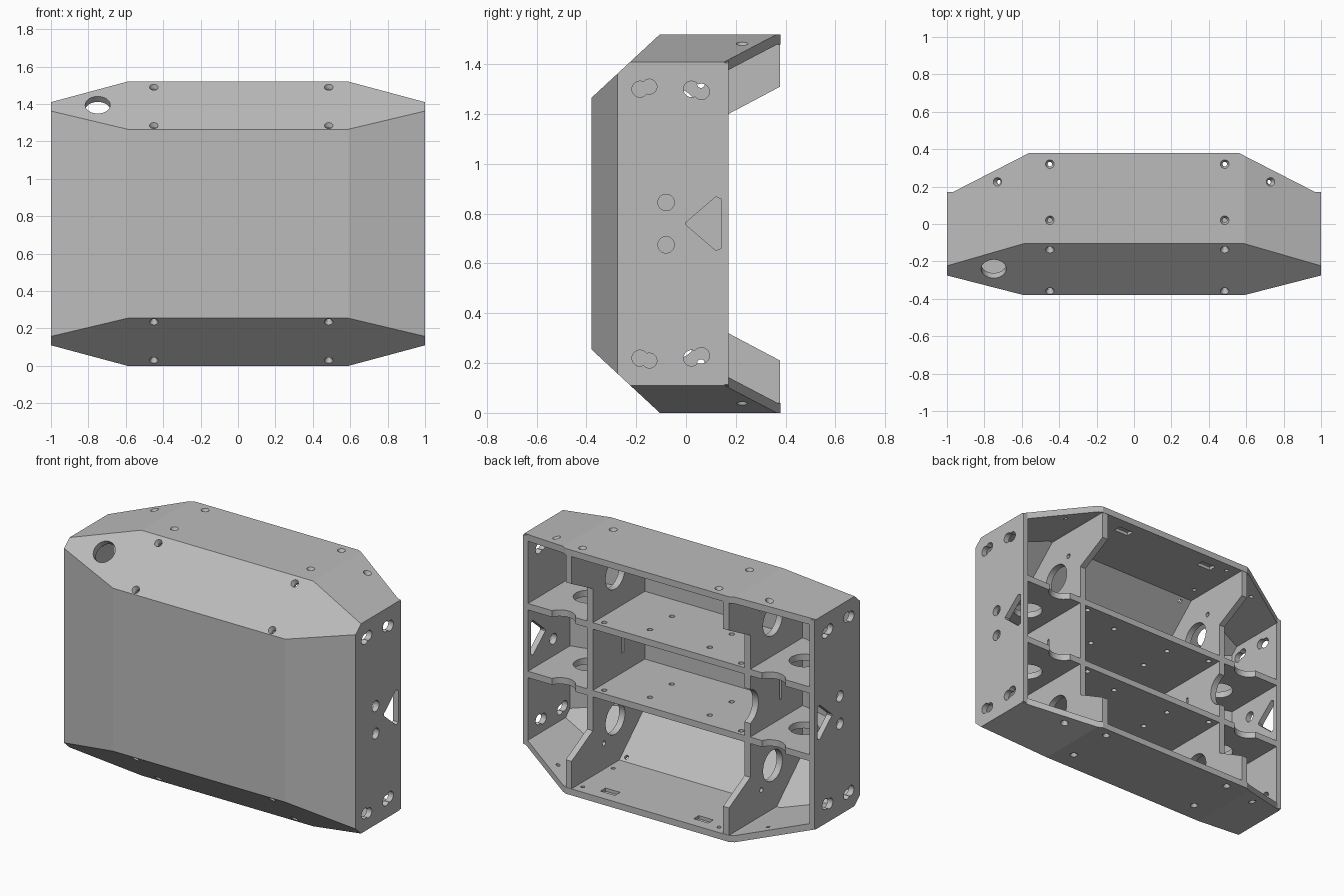
import bpy, bmesh, math
from mathutils import Vector, Matrix

if "Cube" in bpy.data.objects:
    bpy.data.objects.remove(bpy.data.objects["Cube"])

grey = bpy.data.materials.new("light_grey")
grey.use_nodes = True
grey.diffuse_color = (0.5, 0.5, 0.5, 1)
grey.node_tree.nodes["Principled BSDF"].inputs["Base Color"].default_value = (0.5, 0.5, 0.5, 1)

H, MID, T = 1.52, 0.76, 0.04

# Outer planes of the casing: (normal, point)
END = [((s, 0, 0), (s, 0, 0)) for s in (-1, 1)]
HULL = [((0, -1, 0), (0, -0.38, 0))]
for s in (-1, 1):
    edge_z = MID + s * MID
    HULL.append(((0, 0, s), (0, 0, edge_z)))
    HULL.append(((s * 0.105, -0.41, 0), (s * 0.59, -0.38, 0)))
    HULL.append(((0, -0.255, s * 0.275), (0, -0.38, MID + s * 0.505)))
    for e in (-1, 1):
        HULL.append(((e * 0.11, 0, s * 0.41), (e * 0.59, 0, edge_z)))
BACK = [((0, 1, 0), (0, 0.38, 0))]
BACK += [((s * 0.21, 0.41, 0), (s * 0.56, 0.38, 0)) for s in (-1, 1)]


def clip(bm, planes, inset=0):
    """Trim a solid by planes moved inward, capping each cut."""
    for n, p in planes:
        n = Vector(n).normalized()
        res = bmesh.ops.bisect_plane(bm, geom=bm.verts[:] + bm.edges[:] + bm.faces[:],
                                     plane_co=Vector(p) - n * inset, plane_no=n,
                                     clear_outer=True)
        edges = [g for g in res["geom_cut"]
                 if isinstance(g, bmesh.types.BMEdge) and g.is_boundary]
        if edges:
            bmesh.ops.edgeloop_fill(bm, edges=edges)


def box(bm, lo, hi):
    lo, hi = Vector(lo), Vector(hi)
    bmesh.ops.create_cube(bm, size=1, matrix=Matrix.Translation((lo + hi) / 2)
                          @ Matrix.Diagonal((*(hi - lo), 1)))


def prism_x(bm, profile, x0, x1):
    """Extrude a y-z profile along x."""
    face = bm.faces.new([bm.verts.new((x0, y, z)) for y, z in profile])
    res = bmesh.ops.extrude_face_region(bm, geom=[face])
    bmesh.ops.translate(bm, vec=(x1 - x0, 0, 0),
                        verts=[g for g in res["geom"] if isinstance(g, bmesh.types.BMVert)])


def drill(bm, p, axis, r, depth=0.12, r2=None):
    rot = Vector(axis).to_track_quat('Z', 'Y').to_matrix().to_4x4()
    bmesh.ops.create_cone(bm, cap_ends=True, segments=48, radius1=r, radius2=r2 or r,
                          depth=depth, matrix=Matrix.Translation(p) @ rot)


def screw_hole(bm, p, axis):
    drill(bm, p, axis, 0.012)
    drill(bm, p, axis, 0.012, T, 0.034)


def finish(bm, name):
    bmesh.ops.recalc_face_normals(bm, faces=bm.faces)
    mesh = bpy.data.meshes.new(name)
    bm.to_mesh(mesh)
    bm.free()
    ob = bpy.data.objects.new(name, mesh)
    mesh.materials.append(grey)
    bpy.context.collection.objects.link(ob)
    return ob


def carve(ob, *cutters):
    """Subtract each cutter mesh, then shade the part."""
    bpy.ops.object.select_all(action='DESELECT')
    bpy.context.view_layer.objects.active = ob
    ob.select_set(True)
    for bm in cutters:
        cut = finish(bm, "cutter")
        cut.hide_render = True
        mod = ob.modifiers.new("cut", 'BOOLEAN')
        mod.operation, mod.solver, mod.use_self = 'DIFFERENCE', 'EXACT', True
        mod.object = cut
        bpy.ops.object.modifier_apply(modifier=mod.name)
        bpy.data.objects.remove(cut)
    bpy.ops.object.shade_smooth_by_angle(angle=math.radians(10))


# Outer casing: front, chamfers, top and bottom
bm = bmesh.new()
box(bm, (-2, -1, -1), (2, 1, 3))
clip(bm, HULL + END + BACK)
casing = finish(bm, "casing")
cavity = bmesh.new()
box(cavity, (-1.5, -1, -1), (1.5, 1, 3))
clip(cavity, HULL, T)

# Casing holes: screws, cable hole and inner pockets
holes = bmesh.new()
for s in (-1, 1):
    top = MID + s * MID
    for x in (-0.45, 0.485):
        for y in (0.32, 0.02):
            screw_hole(holes, (x, y, top), (0, 0, s))
        for z in (0.73, 0.525):
            y = -0.38 + (z - 0.505) * 0.275 / 0.255
            screw_hole(holes, (x, y, MID + s * z), (0, -0.255, s * 0.275))
    for e in (-1, 1):
        screw_hole(holes, (e * 0.73, 0.225, MID + s * 0.722), (e * 0.11, 0, s * 0.41))
        inner = MID + s * (MID - T)
        box(holes, (e * 0.32 - 0.05, 0.26, inner - 0.02), (e * 0.32 + 0.05, 0.31, inner + 0.02))
drill(holes, (-0.75, -0.24, 1.395), (0, -0.255, 0.275), 0.067, 0.16)
carve(casing, cavity, holes)

# Side walls with keyhole pairs, round holes and a triangular window
for s, side in ((1, "left"), (-1, "right")):
    bm = bmesh.new()
    x0, x1 = sorted((s * 0.965, s))
    box(bm, (x0, -1, -1), (x1, 0.17, 3))
    clip(bm, HULL, 0.004)
    wall = finish(bm, side + "_wall")
    holes = bmesh.new()
    for e in (-1, 1):
        for y, z, r in ((-0.185, 0.54, 0.032), (-0.147, 0.55, 0.03),
                        (0.022, 0.54, 0.032), (0.062, 0.53, 0.032)):
            drill(holes, (s, y, MID + e * z), (1, 0, 0), r)
        drill(holes, (s, -0.08, MID + e * 0.085), (1, 0, 0), 0.033)
    prism_x(holes, [(0, 0.765), (0, 0.755), (0.12, 0.652), (0.142, 0.662),
                    (0.142, 0.858), (0.12, 0.868)], s - 0.1, s + 0.1)
    carve(wall, holes)

# Upright dividers with flared ends reaching the back rim
for s, side in ((1, "left"), (-1, "right")):
    bm = bmesh.new()
    prism_x(bm, [(-1, -1), (0.378, -1), (0.378, 0.21), (0.17, 0.32), (0.17, H - 0.32),
                 (0.378, H - 0.21), (0.378, 3), (-1, 3)], s * 0.54 - 0.02, s * 0.54 + 0.02)
    clip(bm, HULL, T / 2)
    divider = finish(bm, side + "_divider")
    holes = bmesh.new()
    for e in (-1, 1):
        drill(holes, (s * 0.54, -0.05, MID + e * 0.45), (1, 0, 0), 0.095)
        drill(holes, (s * 0.54, 0.06, MID + e * 0.56), (1, 0, 0), 0.015)
    box(holes, (s * 0.54 - 0.1, -0.135, 0.69), (s * 0.54 + 0.1, -0.118, 0.83))
    if s < 0:
        drill(holes, (s * 0.54, 0.2, MID), (1, 0, 0), 0.11)
    carve(divider, holes)

# Shelves running the full width
for z, name in ((0.55, "lower_shelf"), (0.97, "upper_shelf")):
    bm = bmesh.new()
    box(bm, (-0.98, -1, z - 0.02), (0.98, 0.17, z + 0.02))
    clip(bm, HULL, T / 2)
    shelf = finish(bm, name)
    holes = bmesh.new()
    for s in (-1, 1):
        drill(holes, (s * 0.74, -0.1, z), (0, 0, 1), 0.085)
        drill(holes, (s * 0.72, 0.21, z), (0, 0, 1), 0.09)
        for x, y in ((0.205, 0.06), (0.205, -0.155), (0.47, 0.13)):
            drill(holes, (s * x, y, z), (0, 0, 1), 0.016)
    carve(shelf, holes)
